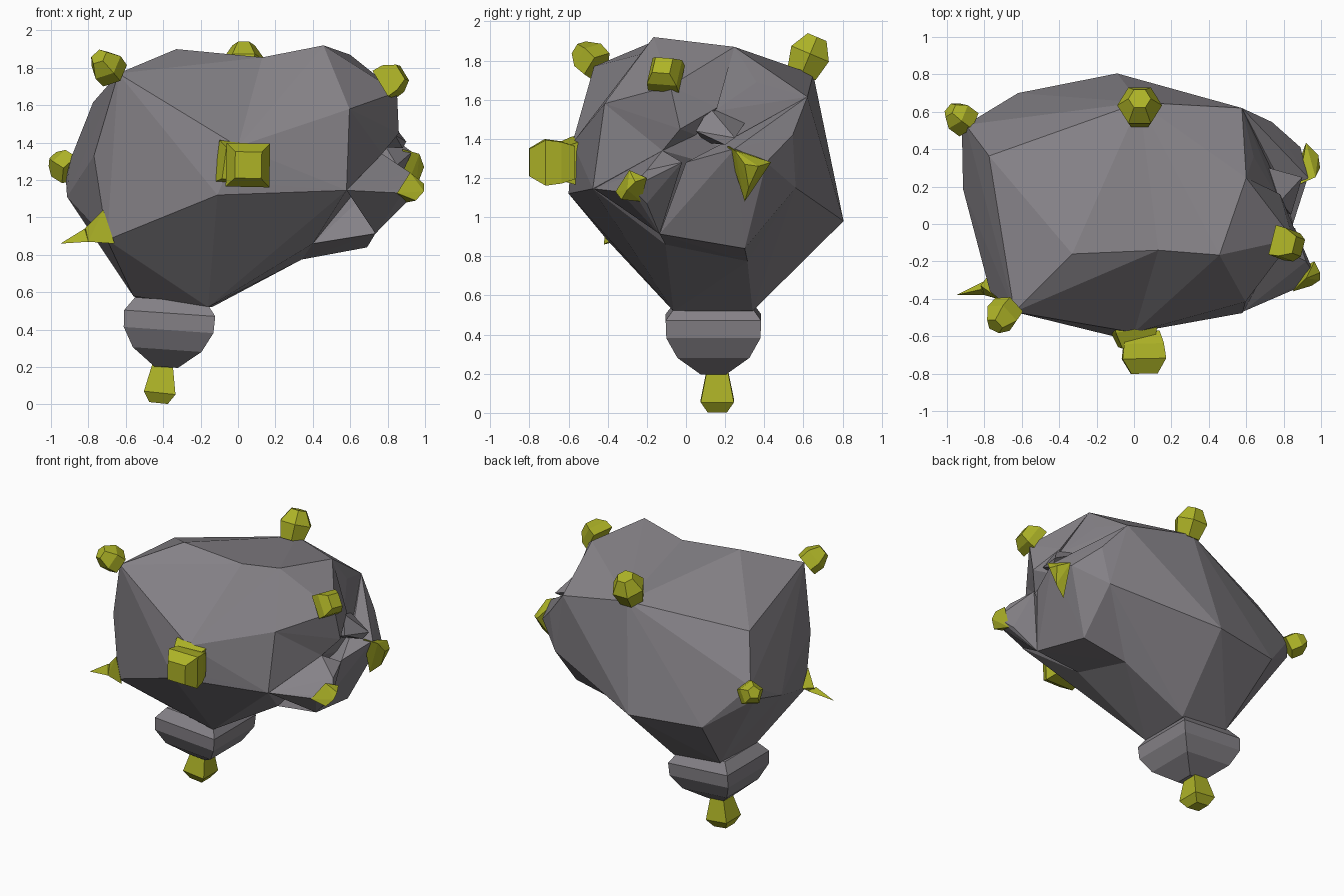
import bpy, bmesh, math
from mathutils import Vector


def material(name, color):
    m = bpy.data.materials.new(name)
    m.diffuse_color = (*color, 1)
    return m


yellow = material("yellow_green", (0.42, 0.45, 0.02))
stone = material("dark_stone", (0.235, 0.222, 0.242))


def hull(name, points, mat=stone):
    """Flat-faced convex solid around the given points."""
    bm = bmesh.new()
    for p in points:
        bm.verts.new(p)
    res = bmesh.ops.convex_hull(bm, input=bm.verts[:])
    junk = {v for v in res["geom_interior"] + res["geom_unused"]
            if isinstance(v, bmesh.types.BMVert)}
    bmesh.ops.delete(bm, geom=list(junk), context='VERTS')
    bmesh.ops.recalc_face_normals(bm, faces=bm.faces[:])
    me = bpy.data.meshes.new(name)
    bm.to_mesh(me)
    bm.free()
    me.materials.append(mat)
    ob = bpy.data.objects.new(name, me)
    bpy.context.collection.objects.link(ob)
    return ob


def ring(center, axis, r, sides, turn=0.0):
    rot = Vector((0, 0, 1)).rotation_difference(axis)
    return [center + rot @ Vector((r * math.cos(turn + math.tau * i / sides),
                                   r * math.sin(turn + math.tau * i / sides), 0))
            for i in range(sides)]


def knob(name, start, end, profile, sides, turn=0.0, mat=yellow):
    """Faceted bump: profile holds (position along axis, radius) pairs."""
    a, b = Vector(start), Vector(end)
    pts = []
    for t, r in profile:
        pts += ring(a.lerp(b, t), b - a, r, sides, turn)
    return hull(name, pts, mat)


# Body: left and right halves meet in a slight saddle along the middle
middle = [(.13, -.14, 1.856), (.03, .65, 1.73), (.0, -.58, 1.38), (-.11, -.60, 1.12),
          (-.09, .805, .98), (-.16, -.064, .52), (-.14, .34, .52)]
hull("body_left", middle + [
    (-.33, -.16, 1.90), (-.64, -.47, 1.77), (-.775, .364, 1.615), (-.90, .53, 1.30),
    (-.70, -.40, .88), (-.77, -.36, 1.33), (-.914, .187, 1.11), (-.92, .50, 1.20),
    (-.62, .70, .985), (-.68, -.28, .86), (-.56, -.03, .58), (-.52, .34, .56)])
hull("body_right", middle + [
    (.457, -.166, 1.92), (.60, .247, 1.87), (.577, .62, 1.615), (.64, .36, 1.69),
    (.596, -.416, 1.58), (.58, -.476, 1.145), (.17, -.55, 1.176), (.28, .626, 1.21),
    (.68, .56, 1.15), (.77, -.12, 1.34), (.77, .14, 1.54), (.78, .05, 1.42),
    (.40, -.105, .86), (.34, .314, .775)])

# Brow and jaw, leaving a hollow between them
hull("brow", [
    (.85, -.08, 1.67), (.86, -.03, 1.45), (.596, -.416, 1.58), (.457, -.166, 1.92),
    (.60, .247, 1.87), (.77, -.12, 1.34), (.78, .16, 1.56), (.78, .05, 1.42)])
hull("jaw", [
    (.68, .56, 1.15), (.89, .41, 1.28), (.93, .25, 1.35), (.77, .25, 1.41),
    (.79, .20, 1.38), (.87, .20, 1.28), (.85, .0, 1.28), (.69, .30, .84),
    (.735, -.135, .914), (.40, -.105, .86), (.34, .314, .775), (.5, .2, 1.2)])
hull("cheek", [
    (.577, .62, 1.615), (.738, .545, 1.42), (.68, .56, 1.15), (.89, .41, 1.28),
    (.93, .25, 1.35), (.77, .25, 1.41), (.79, .20, 1.38), (.6, .3, 1.3)])

# Small lump inside the hollow
hull("hollow_lump", [
    (.84, .05, 1.44), (.78, .12, 1.56), (.90, .25, 1.405), (.88, .20, 1.37),
    (.72, .30, 1.48), (.72, .10, 1.38)])

# Snout and its coloured tip
hull("snout", [
    (.58, -.47, 1.145), (.77, -.12, 1.34), (.86, -.02, 1.28), (.92, -.20, 1.24),
    (.97, -.28, 1.15), (.89, -.20, 1.07), (.735, -.135, .914), (.88, -.34, 1.13),
    (.62, -.1, 1.1)])
hull("snout_tip", [
    (.85, -.36, 1.13), (.92, -.29, 1.24), (.965, -.20, 1.20), (.90, -.23, 1.08),
    (.995, -.26, 1.18), (.995, -.30, 1.14), (.95, -.33, 1.09)], yellow)

# Side wedge
hull("side_wedge", [
    (.88, .21, 1.365), (.92, .435, 1.28), (.87, .30, 1.08), (.97, .25, 1.34),
    (.995, .30, 1.27), (.985, .37, 1.26), (.95, .32, 1.15)], yellow)

# Left spike: broad root and thin point
hull("spike_root", [
    (-.72, -.40, 1.04), (-.66, -.42, .86), (-.77, -.26, .95), (-.82, -.33, .94),
    (-.80, -.38, .87)], yellow)
hull("spike_point", [
    (-.82, -.35, .94), (-.80, -.38, .87), (-.79, -.30, .92), (-.95, -.38, .86)], yellow)

# Knobs around the body
quarter = math.pi / 4
knob("front_knob_base", (-.01, -.50, 1.29), (.01, -.65, 1.28),
     [(0, .16), (.4, .16), (1, .12)], 4, quarter)
knob("front_knob", (.05, -.57, 1.28), (.055, -.80, 1.28),
     [(0, .12), (.3, .15), (.65, .165), (1, .10)], 4, quarter)
knob("upper_left_knob", (-.67, -.45, 1.77), (-.745, -.545, 1.86),
     [(0, .09), (.5, .095), (1, .05)], 5)
knob("left_knob", (-.89, .54, 1.25), (-.985, .61, 1.31),
     [(0, .085), (.6, .085), (1, .045)], 5, .5)
knob("back_top_knob", (.03, .59, 1.73), (.03, .67, 1.92),
     [(0, .09), (.55, .12), (1, .06)], 6)
knob("right_knob", (.78, -.10, 1.71), (.88, -.12, 1.775),
     [(0, .115), (.5, .11), (1, .065)], 4, .5)

# Faceted neck and foot
knob("neck", (-.36, .14, .56), (-.385, .14, .20),
     [(0, .27), (.2, .345), (.45, .34), (.74, .26), (1, .09)], 4, quarter, stone)
knob("foot", (-.40, .16, .24), (-.425, .16, .003),
     [(0, .07), (.75, .12), (.98, .07)], 4, quarter)
